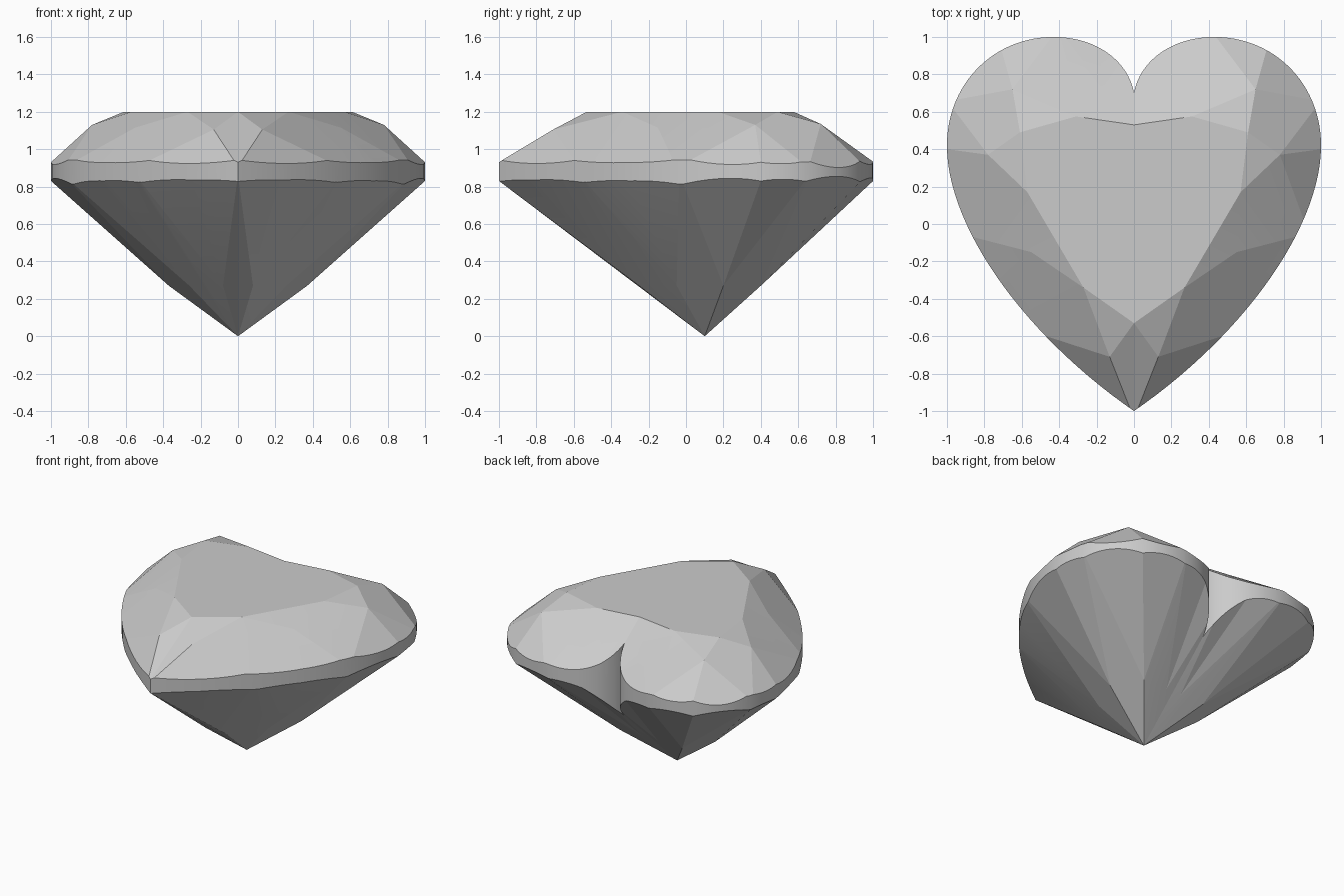
import bpy, bmesh, math
from mathutils import Vector as V
from mathutils.geometry import interpolate_bezier

if "Cube" in bpy.data.objects:
    bpy.data.objects.remove(bpy.data.objects["Cube"])


def make_object(name, bm):
    bmesh.ops.recalc_face_normals(bm, faces=bm.faces)
    me = bpy.data.meshes.new(name)
    bm.to_mesh(me)
    bm.free()
    ob = bpy.data.objects.new(name, me)
    bpy.context.collection.objects.link(ob)
    return ob


# Heart outline prism that trims the stone (right half curves, then mirrored)
segments = [((0, -1), (.58, -.6), (1, -.02), (1, .42)),
            ((1, .42), (1, .75), (.75, 1), (.43, 1)),
            ((.43, 1), (.2, 1), (.03, .87), (0, .7))]
half = []
for seg in segments:
    half += interpolate_bezier(*[V((*p, 0)) for p in seg], 28)[:-1]
half.append(V((0, .7, 0)))
outline = half + [V((-p.x, p.y, 0)) for p in half[-2:0:-1]]
bm = bmesh.new()
face = bm.faces.new([bm.verts.new((p.x, p.y, -.3)) for p in outline])
ext = bmesh.ops.extrude_face_region(bm, geom=[face])
bmesh.ops.translate(bm, vec=(0, 0, 1.8),
                    verts=[v for v in ext["geom"] if isinstance(v, bmesh.types.BMVert)])
cutter = make_object("heart_outline_cutter", bm)
cutter.hide_render = True

# Facet corners of the right half, from front tip to back cleft
table = [(0, -.53), (.27, -.34), (.57, .17), (.61, .49), (.31, .575), (0, .53)]
star_tips = [(.13, -.71, 1.105), (.55, -.15, 1.115), (.78, .37, 1.13),
             (.65, .72, 1.135), (.17, .72, 1.08)]
main_rim = [(0, -1), (.53, -.545), (.9, -.03), (.96, .64), (.4, 1), (0, 1)]
mid_rim = [(.24, -.81), (.72, -.3), (1, .4), (.71, .935), (.18, .97)]
crown_z = [.93, .93, .93, .93, .93, .86]
mid_z = [.93, .93, .93, .93, .91]
lower_tips = [(.08, -.25, .27), (.26, -.05, .27), (.37, .2, .27),
              (.25, .4, .27), (.06, .4, .27)]
apex = V((0, .1, 0))


def outward(p, start):
    # continue a facet slightly past the outline so the trim leaves a girdle
    p, start = V(p), V(start)
    if p.x < .3 and p.y > 0:
        return p
    d = p - start
    return p + d * (.04 / d.xy.length)


# Faceted rough stone, right half
bm = bmesh.new()
T = [bm.verts.new((*p, 1.2)) for p in table]
M = [bm.verts.new(p) for p in star_tips]
L = [bm.verts.new(p) for p in lower_tips]
A = bm.verts.new(apex)
G = [bm.verts.new(outward((*p, z), T[i].co)) for i, (p, z) in enumerate(zip(main_rim, crown_z))]
H = [bm.verts.new(outward((*p, z), M[i].co)) for i, (p, z) in enumerate(zip(mid_rim, mid_z))]
g = [bm.verts.new(outward((*p, .83), apex)) for p in main_rim]
h = [bm.verts.new(outward((*p, .83), L[i].co)) for i, p in enumerate(mid_rim)]
bm.faces.new(T)
for i in range(6):
    # kite facets above and below
    for top, tips, rim in ((T[i], M, G), (A, L, g)):
        kite = [top] + ([tips[i - 1]] if i > 0 else []) + [rim[i]] + ([tips[i]] if i < 5 else [])
        bm.faces.new(kite)
    if i == 5:
        break
    # star facets, girdle facets and the band between
    bm.faces.new((T[i], M[i], T[i + 1]))
    for tips, rim, mid in ((M, G, H), (L, g, h)):
        bm.faces.new((tips[i], rim[i], mid[i]))
        bm.faces.new((tips[i], mid[i], rim[i + 1]))
    bm.faces.new((G[i], H[i], h[i], g[i]))
    bm.faces.new((H[i], G[i + 1], g[i + 1], h[i]))
# mirror to the left half
geom = bm.verts[:] + bm.edges[:] + bm.faces[:]
bmesh.ops.mirror(bm, geom=geom, axis='X', merge_dist=1e-4)
bmesh.ops.remove_doubles(bm, verts=bm.verts[:], dist=1e-4)
gem = make_object("heart_gem", bm)

# Trim to the heart outline
mod = gem.modifiers.new("trim", 'BOOLEAN')
mod.operation = 'INTERSECT'
mod.solver = 'EXACT'
mod.object = cutter
bpy.ops.object.select_all(action='DESELECT')
bpy.context.view_layer.objects.active = gem
gem.select_set(True)
bpy.ops.object.modifier_apply(modifier=mod.name)
bpy.data.objects.remove(cutter)
bpy.ops.object.shade_smooth_by_angle(angle=math.radians(6))
